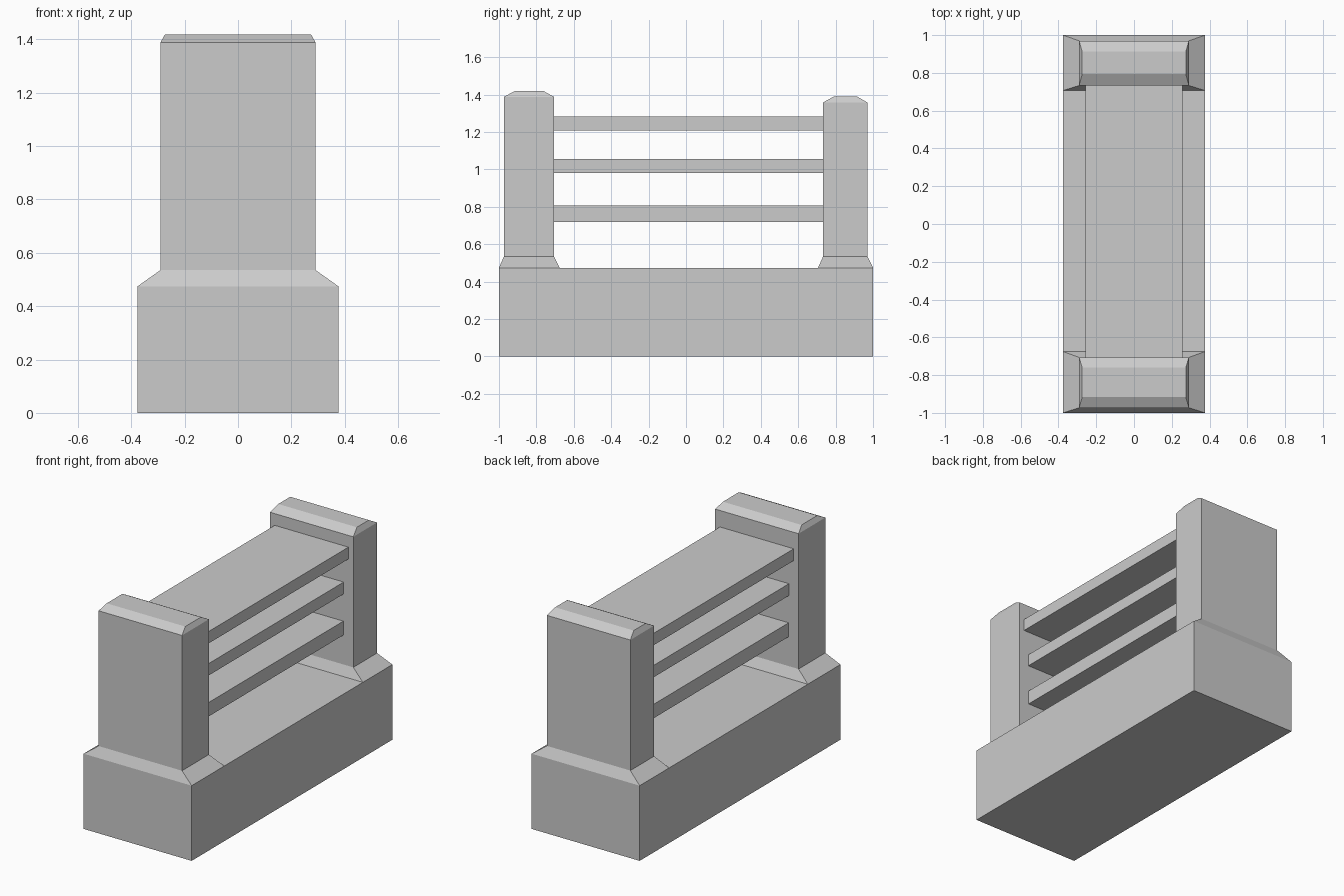
import bpy, bmesh

if "Cube" in bpy.data.objects:
    bpy.data.objects.remove(bpy.data.objects["Cube"])


def loft(name, rings):
    """Stack of rectangles (half_width, y_min, y_max, z), capped at both ends."""
    bm = bmesh.new()
    loops = []
    for hx, y0, y1, z in rings:
        corners = [(-hx, y0), (hx, y0), (hx, y1), (-hx, y1)]
        loops.append([bm.verts.new((x, y, z)) for x, y in corners])
    bm.faces.new(loops[0][::-1])
    bm.faces.new(loops[-1])
    for a, b in zip(loops, loops[1:]):
        for i in range(4):
            j = (i + 1) % 4
            bm.faces.new((a[i], a[j], b[j], b[i]))
    mesh = bpy.data.meshes.new(name)
    bm.to_mesh(mesh)
    bm.free()
    obj = bpy.data.objects.new(name, mesh)
    bpy.context.collection.objects.link(obj)
    return obj


BASE_W, BASE_TOP = 0.377, 0.474

# Solid plinth
loft("base", [(BASE_W, -1, 1, 0), (BASE_W, -1, 1, BASE_TOP)])


# End posts: flared foot, straight shaft, chamfered cap
def post(name, foot, shaft, cap, z_shaft, z_top):
    loft(name, [
        (BASE_W, *foot, BASE_TOP),
        (0.291, *shaft, 0.535),
        (0.291, *shaft, z_shaft),
        (0.274, *cap, z_top),
    ])


post("front_post", (-1, -0.675), (-0.973, -0.706), (-0.917, -0.76), 1.388, 1.418)
post("back_post", (0.706, 1), (0.733, 0.97), (0.793, 0.912), 1.358, 1.391)

# Horizontal slats between the posts
for name, hx, z0, z1 in [("lower_slat", 0.222, 0.72, 0.808),
                         ("middle_slat", 0.224, 0.98, 1.055),
                         ("upper_slat", 0.257, 1.209, 1.284)]:
    loft(name, [(hx, -0.708, 0.735, z0), (hx, -0.708, 0.735, z1)])
